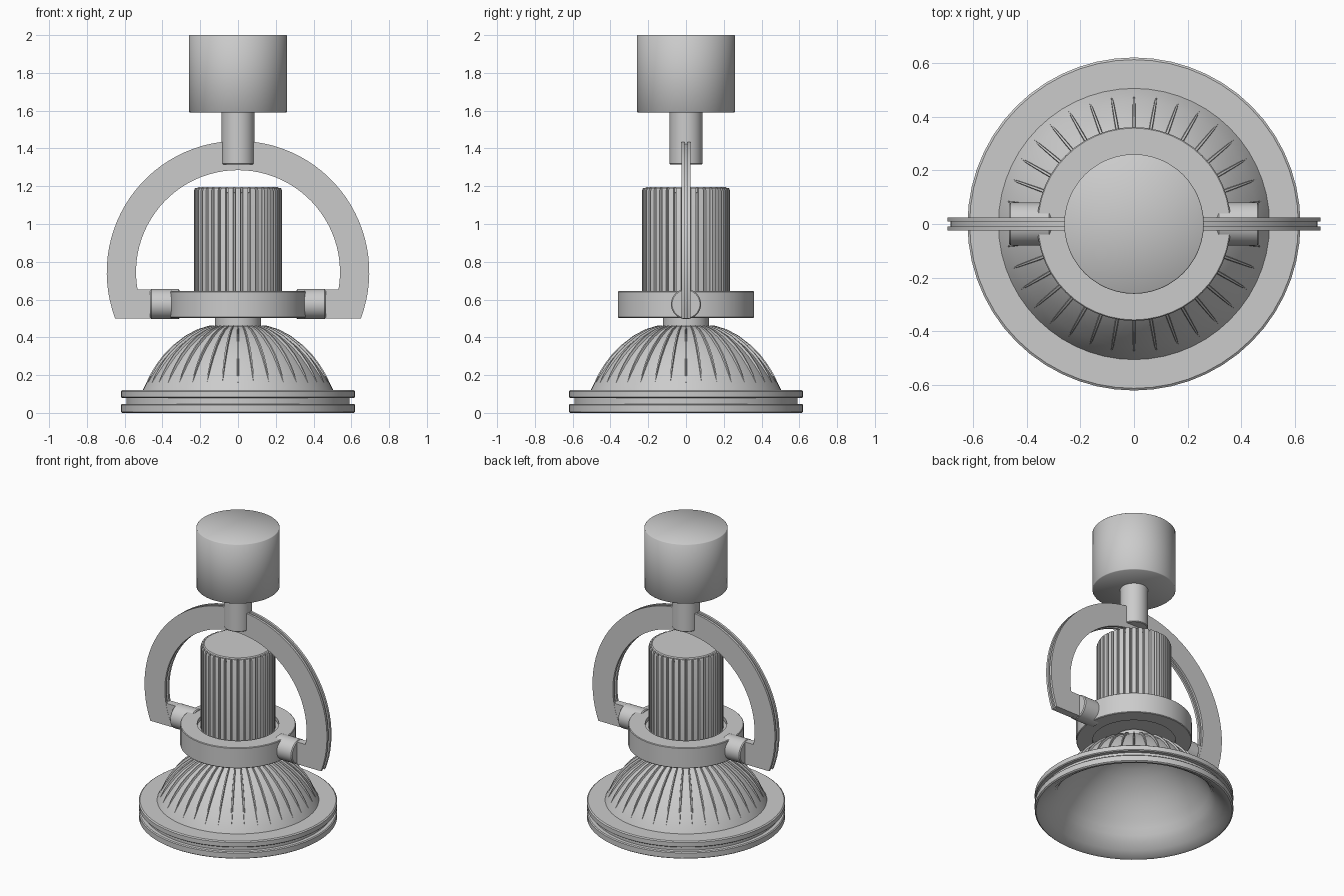
import bpy, bmesh
from math import sin, cos, pi, asin, radians
from mathutils import Matrix, Vector

if "Cube" in bpy.data.objects:
    bpy.data.objects.remove(bpy.data.objects["Cube"])


def finish(name, bm, angle=35):
    bmesh.ops.remove_doubles(bm, verts=bm.verts, dist=1e-5)
    bmesh.ops.recalc_face_normals(bm, faces=bm.faces)
    me = bpy.data.meshes.new(name)
    bm.to_mesh(me)
    bm.free()
    ob = bpy.data.objects.new(name, me)
    bpy.context.collection.objects.link(ob)
    bpy.ops.object.select_all(action='DESELECT')
    ob.select_set(True)
    bpy.context.view_layer.objects.active = ob
    bpy.ops.object.shade_smooth_by_angle(angle=radians(angle))
    return ob


def skin(bm, rings, closed_u=True, closed_v=True):
    """Quads between successive rings of points."""
    vs = [[bm.verts.new(p) for p in r] for r in rings]
    n, m = len(vs), len(vs[0])
    for i in range(n if closed_u else n - 1):
        for j in range(m if closed_v else m - 1):
            a, b = vs[i], vs[(i + 1) % n]
            k = (j + 1) % m
            bm.faces.new((a[j], a[k], b[k], b[j]))
    return vs


def lathe(name, profile, seg=48, matrix=None, angle=35):
    """Spin an (r, z) profile around z."""
    bm = bmesh.new()
    vs = [bm.verts.new((r, 0, z)) for r, z in profile]
    es = [bm.edges.new(p) for p in zip(vs, vs[1:])]
    bmesh.ops.spin(bm, geom=vs + es, cent=(0, 0, 0), axis=(0, 0, 1),
                   angle=2 * pi, steps=seg, use_merge=False)
    if matrix:
        bm.transform(matrix)
    return finish(name, bm, angle)


def disc(r, z0, z1, bev=0.004):
    return [(0, z0), (r - bev, z0), (r, z0 + bev), (r, z1 - bev), (r - bev, z1), (0, z1)]


# ceiling canopy, stem and neck
lathe("canopy", disc(0.26, 1.59, 2.0), angle=50)
lathe("stem", disc(0.087, 1.315, 1.60), 32)
lathe("neck", disc(0.122, 0.44, 0.52), 32)

# collar with a shallow recess above and below
lathe("collar", [(0, 0.525), (0.26, 0.525), (0.26, 0.503), (0.357, 0.503), (0.361, 0.507),
                 (0.361, 0.641), (0.357, 0.645), (0.255, 0.645), (0.255, 0.62), (0, 0.62)])

# ribbed lamp housing
ribs, ro, ri = 36, 0.233, 0.216
rings = []
for z, k in ((0.61, 1), (1.178, 1), (1.19, 0.98)):
    ring = []
    for i in range(ribs):
        for f, r in ((-0.33, ro), (0.33, ro), (0.40, ri), (0.60, ri)):
            a = 2 * pi * (i + f) / ribs
            ring.append((r * k * cos(a), r * k * sin(a), z))
    rings.append(ring)
bm = bmesh.new()
vs = skin(bm, rings, closed_u=False)
bm.faces.new(vs[0])
bm.faces.new(vs[-1])
finish("ribbed_housing", bm)
lathe("housing_cap", disc(0.217, 1.16, 1.196, 0.006))

# reflector shell with grooved rim and hollow underside
dome = [(0.505, 0.12), (0.485, 0.16), (0.46, 0.2), (0.425, 0.25), (0.385, 0.3),
        (0.335, 0.35), (0.27, 0.4), (0.21, 0.435), (0.145, 0.46)]
inner = [(r * 0.965, z - 0.018) for r, z in dome]
lathe("reflector",
      [(0, 0.465)] + dome[::-1] +
      [(0.612, 0.12), (0.62, 0.114), (0.62, 0.084), (0.614, 0.079), (0.59, 0.079), (0.59, 0.048),
       (0.614, 0.048), (0.62, 0.042), (0.62, 0.006), (0.612, 0), (0.595, 0.002),
       (0.55, 0.03), (0.51, 0.07)] + inner + [(0, 0.45)], 56)

# radial fins on the reflector, fading into the shell at the lower end
bm = bmesh.new()
count = 36
heights = [0.0, 0.006, 0.01, 0.012, 0.012, 0.012, 0.009, 0.004]
widths = [0.002, 0.005, 0.006, 0.007, 0.007, 0.006, 0.005, 0.004]
path = dome[1:]
for i in range(count):
    rot = Matrix.Rotation(2 * pi * i / count, 3, 'Z')
    strip = []
    for j, (r, z) in enumerate(path):
        p0, p1 = path[max(j - 1, 0)], path[min(j + 1, len(path) - 1)]
        n = Vector((p1[1] - p0[1], 0, p0[0] - p1[0])).normalized()
        base = Vector((r, 0, z)) - n * 0.004
        top = Vector((r, 0, z)) + n * heights[j]
        w = Vector((0, widths[j], 0))
        strip.append([rot @ (base - w), rot @ (top - w * 0.6),
                      rot @ (top + w * 0.6), rot @ (base + w)])
    vs = skin(bm, strip, closed_u=False)
    bm.faces.new(vs[0])
    bm.faces.new(vs[-1])
finish("reflector_fins", bm)

# arched yoke: grooved cross-section swept along a circle, ends cut level
cz, zb, steps = 0.745, 0.5, 56
section = [(0.695, -0.025), (0.695, -0.009), (0.683, -0.009), (0.683, 0.009), (0.695, 0.009),
           (0.695, 0.025), (0.54, 0.025), (0.54, 0.009), (0.552, 0.009), (0.552, -0.009),
           (0.54, -0.009), (0.54, -0.025)]
rings = []
for s in range(steps + 1):
    ring = []
    for r, y in section:
        a0 = asin((zb - cz) / r)
        a = a0 + (pi - 2 * a0) * s / steps
        ring.append((r * cos(a), y, cz + r * sin(a)))
    rings.append(ring)
bm = bmesh.new()
vs = skin(bm, rings, closed_u=False)
bm.faces.new(vs[0])
bm.faces.new(vs[-1])
finish("yoke", bm)

# pivots and yoke tabs on both sides
for side, sx in (("right", 1), ("left", -1)):
    m = Matrix.Translation((0, 0, 0.576)) @ Matrix.Rotation(sx * pi / 2, 4, 'Y')
    lathe("pivot_" + side, disc(0.08, 0.31, 0.465, 0.006), 32, m)
    bm = bmesh.new()
    bmesh.ops.create_cube(bm, size=1, matrix=Matrix.Translation((sx * 0.505, 0, 0.5765)) @
                          Matrix.Diagonal((0.09, 0.048, 0.151, 1)))
    finish("yoke_tab_" + side, bm)
